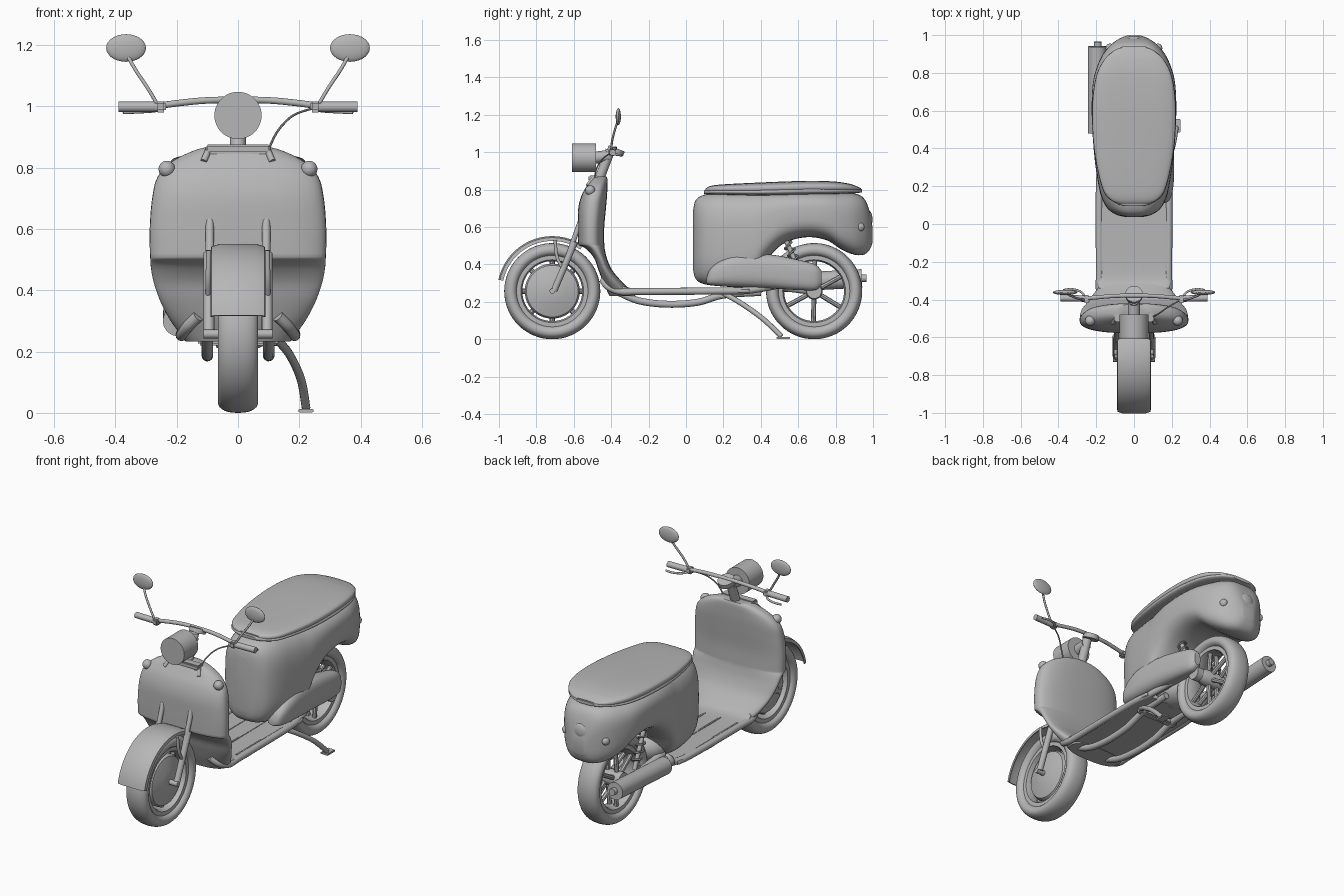
import bpy, bmesh, math
from mathutils import Vector, Matrix

GREY = bpy.data.materials.new("plain grey")
GREY.diffuse_color = (0.47, 0.47, 0.47, 1)


def finish(name, bm, angle=40):
    bmesh.ops.recalc_face_normals(bm, faces=bm.faces[:])
    me = bpy.data.meshes.new(name)
    bm.to_mesh(me)
    bm.free()
    me.materials.append(GREY)
    me.shade_smooth()
    me.set_sharp_from_angle(angle=math.radians(angle))
    ob = bpy.data.objects.new(name, me)
    bpy.context.collection.objects.link(ob)
    return ob


def skin(name, rings, cap=True, loop=False, angle=40):
    """Join rings of points into a surface."""
    bm = bmesh.new()
    vs = [[bm.verts.new(p) for p in r] for r in rings]
    n = len(vs[0])
    pairs = list(zip(vs, vs[1:])) + ([(vs[-1], vs[0])] if loop else [])
    for a, b in pairs:
        for i in range(n):
            j = (i + 1) % n
            bm.faces.new((a[i], a[j], b[j], b[i]))
    if cap and not loop:
        bm.faces.new(vs[0])
        bm.faces.new(vs[-1])
    return finish(name, bm, angle)


def smooth(rows, steps=5):
    """Catmull-Rom interpolation through rows of numbers."""
    out = []
    for i in range(len(rows) - 1):
        p = [rows[max(0, min(len(rows) - 1, i + k))] for k in (-1, 0, 1, 2)]
        for s in range(steps):
            t = s / steps
            out.append([0.5 * (2 * b + (c - a) * t + (2 * a - 5 * b + 4 * c - d) * t * t
                               + (3 * b - a - 3 * c + d) * t ** 3) for a, b, c, d in zip(*p)])
    return out + [list(rows[-1])]


def oval(n, count=48):
    """Unit superellipse."""
    pts = []
    for i in range(count):
        a = 2 * math.pi * i / count
        c, s = math.cos(a), math.sin(a)
        pts.append((math.copysign(abs(c) ** (2 / n), c), math.copysign(abs(s) ** (2 / n), s)))
    return pts


def loft_y(name, rows, n, x0=0.0, steps=5):
    """Rows: y, half width, bottom z, top z."""
    rings = [[(x0 + u * w, y, (lo + hi) / 2 + v * (hi - lo) / 2) for u, v in oval(n)]
             for y, w, lo, hi in smooth(rows, steps)]
    return skin(name, rings)


def tube(name, pts, r, sides=12, steps=6):
    pts = [Vector(p) for p in (smooth(pts, steps) if len(pts) > 2 else pts)]
    d = (pts[1] - pts[0]).normalized()
    side = d.orthogonal().normalized()
    rings = []
    for i, p in enumerate(pts):
        nd = (pts[min(i + 1, len(pts) - 1)] - pts[max(i - 1, 0)]).normalized()
        side = d.rotation_difference(nd) @ side
        d = nd
        rings.append([p + Matrix.Rotation(2 * math.pi * k / sides, 3, d) @ side * r for k in range(sides)])
    return skin(name, rings)


def pair(name, pts, r, **kw):
    for s, lab in ((1, "right_"), (-1, "left_")):
        tube(lab + name, [(p[0] * s, p[1], p[2]) for p in pts], r, **kw)


def lathe_x(name, prof, c, loop=False, seg=64):
    """Spin (x, radius) points around an x axis."""
    rings = [[(c[0] + x, c[1] + r * math.cos(2 * math.pi * k / seg), c[2] + r * math.sin(2 * math.pi * k / seg))
              for k in range(seg)] for x, r in prof]
    return skin(name, rings, loop=loop)


def ball(name, c, size):
    bm = bmesh.new()
    bmesh.ops.create_uvsphere(bm, u_segments=24, v_segments=14, radius=1)
    bmesh.ops.transform(bm, verts=bm.verts[:], matrix=Matrix.Translation(c) @ Matrix.Diagonal((*size, 1)))
    return finish(name, bm)


def box(name, c, size):
    bm = bmesh.new()
    bmesh.ops.create_cube(bm, size=1)
    bmesh.ops.transform(bm, verts=bm.verts[:], matrix=Matrix.Translation(c) @ Matrix.Diagonal((*size, 1)))
    bmesh.ops.bevel(bm, geom=bm.edges[:], offset=min(size) * 0.2, segments=2, affect='EDGES')
    return finish(name, bm)


# Wheels: tyre and rim
FY, RY, WZ = -0.715, 0.685, 0.257
for y, lab in ((FY, "front_"), (RY, "rear_")):
    lathe_x(lab + "tyre", [(0.066 * u, 0.22 + 0.037 * v) for u, v in oval(2.3, 28)], (0, y, WZ), loop=True)
    lathe_x(lab + "rim", [(-0.045, 0.192), (-0.045, 0.168), (-0.02, 0.160), (0.02, 0.160),
                          (0.045, 0.168), (0.045, 0.192)], (0, y, WZ), loop=True)

# Front drum disc, axle and short spokes
lathe_x("front_drum", [(-0.06, 0.03), (-0.055, 0.07), (-0.035, 0.138), (-0.02, 0.147),
                       (0.02, 0.147), (0.035, 0.138), (0.055, 0.07), (0.06, 0.03)], (0, FY, WZ))
tube("front_axle", [(-0.112, FY, WZ), (0.112, FY, WZ)], 0.015)
for k in range(8):
    a = math.pi * k / 4
    d = Vector((0, math.cos(a), math.sin(a)))
    tube("front_spoke", [Vector((0, FY, WZ)) + d * 0.13, Vector((0, FY, WZ)) + d * 0.17], 0.014, sides=8)

# Rear hub and spokes
lathe_x("rear_hub", [(-0.075, 0.025), (-0.07, 0.045), (0.07, 0.045), (0.11, 0.025)], (0, RY, WZ), seg=32)
for k in range(6):
    a = math.pi * k / 3 + 0.5
    d = Vector((0, math.cos(a), math.sin(a)))
    for s in (-1, 1):
        tube("rear_spoke", [Vector((0.03 * s, RY, WZ)) + d * 0.03, Vector((0.02 * s, RY, WZ)) + d * 0.175], 0.013, sides=8)

# Front fender: swept arched thin strip
strip = [(-0.090, 0.268), (-0.087, 0.286), (-0.06, 0.294), (0.06, 0.294), (0.087, 0.286), (0.090, 0.268),
         (0.084, 0.268), (0.08, 0.281), (0.06, 0.286), (-0.06, 0.286), (-0.08, 0.281), (-0.084, 0.268)]
rings = []
for k in range(33):
    a = math.radians(168 - 112 * k / 32)
    rings.append([(x, FY + r * math.cos(a), WZ + r * math.sin(a)) for x, r in strip])
skin("front_fender", rings)

# Fork legs and fender stays
pair("fork_leg", [(0.095, -0.705, 0.26), (0.095, -0.595, 0.52)], 0.018)
pair("fork_upper", [(0.092, -0.64, 0.42), (0.092, -0.565, 0.63)], 0.014)
pair("fender_stay", [(0.095, -0.70, 0.53), (0.097, -0.69, 0.44), (0.097, -0.66, 0.38)], 0.009)

# Front leg shield: stacked plan sections (z, half width, front y, back y), hollowed under the lip
shield = smooth([(0.232, 0.17, -0.41, -0.27), (0.265, 0.195, -0.425, -0.30), (0.31, 0.226, -0.445, -0.345),
                 (0.37, 0.256, -0.468, -0.395), (0.43, 0.276, -0.49, -0.422), (0.48, 0.285, -0.53, -0.434),
                 (0.502, 0.286, -0.572, -0.437)], 4)
shield += smooth([(0.508, 0.287, -0.577, -0.437), (0.60, 0.288, -0.578, -0.437), (0.70, 0.28, -0.576, -0.428),
                  (0.77, 0.262, -0.558, -0.422), (0.82, 0.215, -0.53, -0.420), (0.855, 0.145, -0.508, -0.420),
                  (0.87, 0.09, -0.495, -0.425)], 5)
skin("leg_shield", [[(u * w, (f + b) / 2 + v * (b - f) / 2, z) for u, v in oval(2.6)]
                    for z, w, f, b in shield])

# Small front plate, indicators on the shield
box("front_plate", (0, -0.495, 0.86), (0.21, 0.05, 0.03))
pair("plate_leg", [(0.095, -0.50, 0.86), (0.112, -0.525, 0.82)], 0.011)
for s in (-1, 1):
    ball("front_indicator", (0.232 * s, -0.512, 0.795), (0.027, 0.027, 0.027))
    tube("indicator_stem", [(0.232 * s, -0.512, 0.795), (0.2 * s, -0.48, 0.79)], 0.012)

# Floorboard with raised strips, rims and underside rails
loft_y("floorboard", [(-0.38, 0.16, 0.26, 0.31), (-0.33, 0.19, 0.243, 0.285), (-0.25, 0.195, 0.243, 0.268),
                      (0.0, 0.195, 0.243, 0.268), (0.3, 0.195, 0.245, 0.27), (0.34, 0.18, 0.245, 0.27)], 8)
pair("floor_rim", [(0.13, -0.445, 0.315), (0.165, -0.415, 0.28), (0.183, -0.35, 0.255), (0.183, -0.24, 0.255),
                   (0.183, 0.2, 0.258), (0.165, 0.34, 0.262), (0.13, 0.5, 0.29)], 0.019)
for x in (-0.165, -0.05, 0.05, 0.165):
    box("floor_strip", (x, 0.0, 0.267), (0.012, 0.5, 0.008))
pair("under_rail", [(0.1, -0.36, 0.25), (0.1, -0.25, 0.205), (0.1, -0.1, 0.187), (0.1, 0.06, 0.197),
                    (0.1, 0.2, 0.236), (0.1, 0.4, 0.25)], 0.019)
box("cross_member", (0, 0.2, 0.235), (0.26, 0.04, 0.03))

# Rear body with wheel arch
loft_y("rear_body", [(0.038, 0.05, 0.37, 0.69), (0.05, 0.095, 0.325, 0.74), (0.085, 0.143, 0.298, 0.768),
                     (0.16, 0.178, 0.285, 0.785), (0.28, 0.2, 0.28, 0.79), (0.36, 0.21, 0.30, 0.792),
                     (0.43, 0.216, 0.42, 0.793), (0.52, 0.222, 0.51, 0.794), (0.64, 0.224, 0.545, 0.795),
                     (0.75, 0.217, 0.53, 0.793), (0.83, 0.197, 0.48, 0.788), (0.90, 0.164, 0.452, 0.78),
                     (0.95, 0.122, 0.452, 0.755), (0.98, 0.08, 0.475, 0.69), (0.997, 0.04, 0.515, 0.60)], 3.2)

# Seat: lower lip and cushion
loft_y("seat_base", [(0.095, 0.05, 0.778, 0.795), (0.115, 0.105, 0.774, 0.80), (0.18, 0.165, 0.772, 0.805),
                     (0.4, 0.212, 0.766, 0.81), (0.62, 0.222, 0.77, 0.815), (0.8, 0.195, 0.775, 0.812),
                     (0.90, 0.13, 0.78, 0.808), (0.94, 0.06, 0.785, 0.803)], 3)
loft_y("seat_cushion", [(0.105, 0.07, 0.787, 0.805), (0.13, 0.125, 0.782, 0.819), (0.2, 0.17, 0.78, 0.828),
                        (0.4, 0.211, 0.776, 0.838), (0.62, 0.22, 0.78, 0.846), (0.78, 0.20, 0.783, 0.844),
                        (0.87, 0.157, 0.787, 0.832), (0.915, 0.107, 0.79, 0.817), (0.935, 0.06, 0.795, 0.808)], 3)

# Tail light and rear indicators
ball("tail_light", (0, 0.975, 0.64), (0.048, 0.022, 0.048))
for s in (-1, 1):
    ball("rear_indicator", (0.128 * s, 0.93, 0.60), (0.022, 0.025, 0.024))

# Engine case on the right
loft_y("engine_case", [(0.11, 0.02, 0.30, 0.33), (0.13, 0.045, 0.29, 0.375), (0.19, 0.062, 0.283, 0.425),
                       (0.29, 0.068, 0.278, 0.458), (0.45, 0.064, 0.272, 0.453), (0.6, 0.053, 0.263, 0.425),
                       (0.69, 0.04, 0.263, 0.40), (0.725, 0.02, 0.29, 0.365)], 2.8, x0=0.145)
ball("engine_block", (0, 0.35, 0.33), (0.12, 0.12, 0.09))
tube("hub_carrier", [(0.1, RY, WZ), (0.14, RY, WZ)], 0.04, sides=20)

# Exhaust on the left
tube("muffler", [(-0.195, 0.48, 0.30), (-0.195, 0.94, 0.325)], 0.05, sides=28)
tube("muffler_tip", [(-0.192, 0.93, 0.325), (-0.192, 0.965, 0.327)], 0.02, sides=16)
tube("exhaust_pipe", [(-0.19, 0.5, 0.30), (-0.18, 0.4, 0.28), (-0.12, 0.32, 0.26), (-0.04, 0.3, 0.27)], 0.018)
tube("left_swing_arm", [(-0.1, 0.36, 0.3), (-0.1, RY, WZ)], 0.022)

# Rear shocks with coil springs
for s in (-1, 1):
    top, low = Vector((0.105 * s, 0.53, 0.54)), Vector((0.105 * s, 0.63, 0.31))
    tube("shock_rod", [top, low], 0.013)
    q = Vector((0, 0, 1)).rotation_difference(low - top)
    tube("shock_spring", [top.lerp(low, k / 60) + q @ Vector((0.024 * math.cos(k * 0.63), 0.024 * math.sin(k * 0.63), 0))
                          for k in range(56)], 0.006, sides=6, steps=1)

# Side stand
tube("side_stand", [(0.12, 0.2, 0.245), (0.165, 0.29, 0.195), (0.205, 0.41, 0.11), (0.222, 0.51, 0.015)], 0.014)
box("stand_foot", (0.222, 0.52, 0.007), (0.048, 0.07, 0.012))

# Steering column, headlight and gauge
tube("steering_column", [(0, -0.47, 0.84), (0, -0.405, 1.01)], 0.026, sides=20)
tube("headlight", [(0, -0.610, 0.97), (0, -0.48, 0.97)], 0.077, sides=48)
tube("headlight_back", [(0, -0.49, 0.97), (0, -0.415, 0.98)], 0.032, sides=24)
tube("gauge", [(0, -0.38, 0.995), (0, -0.37, 1.02)], 0.046, sides=32)

# Handlebar, grips, levers, mirrors
tube("handlebar", [(-0.27, -0.395, 1.0), (-0.18, -0.387, 1.012), (-0.08, -0.38, 1.02), (0.08, -0.38, 1.02),
                   (0.18, -0.387, 1.012), (0.27, -0.395, 1.0)], 0.011)
pair("grip", [(0.26, -0.395, 0.998), (0.39, -0.392, 0.998)], 0.017, sides=16)
pair("lever", [(0.25, -0.40, 0.99), (0.28, -0.36, 0.985), (0.33, -0.345, 0.982), (0.375, -0.35, 0.98)], 0.006)
pair("mirror_stem", [(0.265, -0.40, 1.01), (0.295, -0.395, 1.06), (0.335, -0.38, 1.12), (0.36, -0.365, 1.165)], 0.006)
for s in (-1, 1):
    box("lever_clamp", (0.252 * s, -0.397, 0.998), (0.036, 0.04, 0.036))
    ball("mirror", (0.365 * s, -0.362, 1.19), (0.065, 0.014, 0.045))

# Control cable
tube("control_cable", [(0.1, -0.49, 0.86), (0.13, -0.475, 0.92), (0.18, -0.44, 0.97), (0.25, -0.40, 0.995)], 0.004, sides=8)
